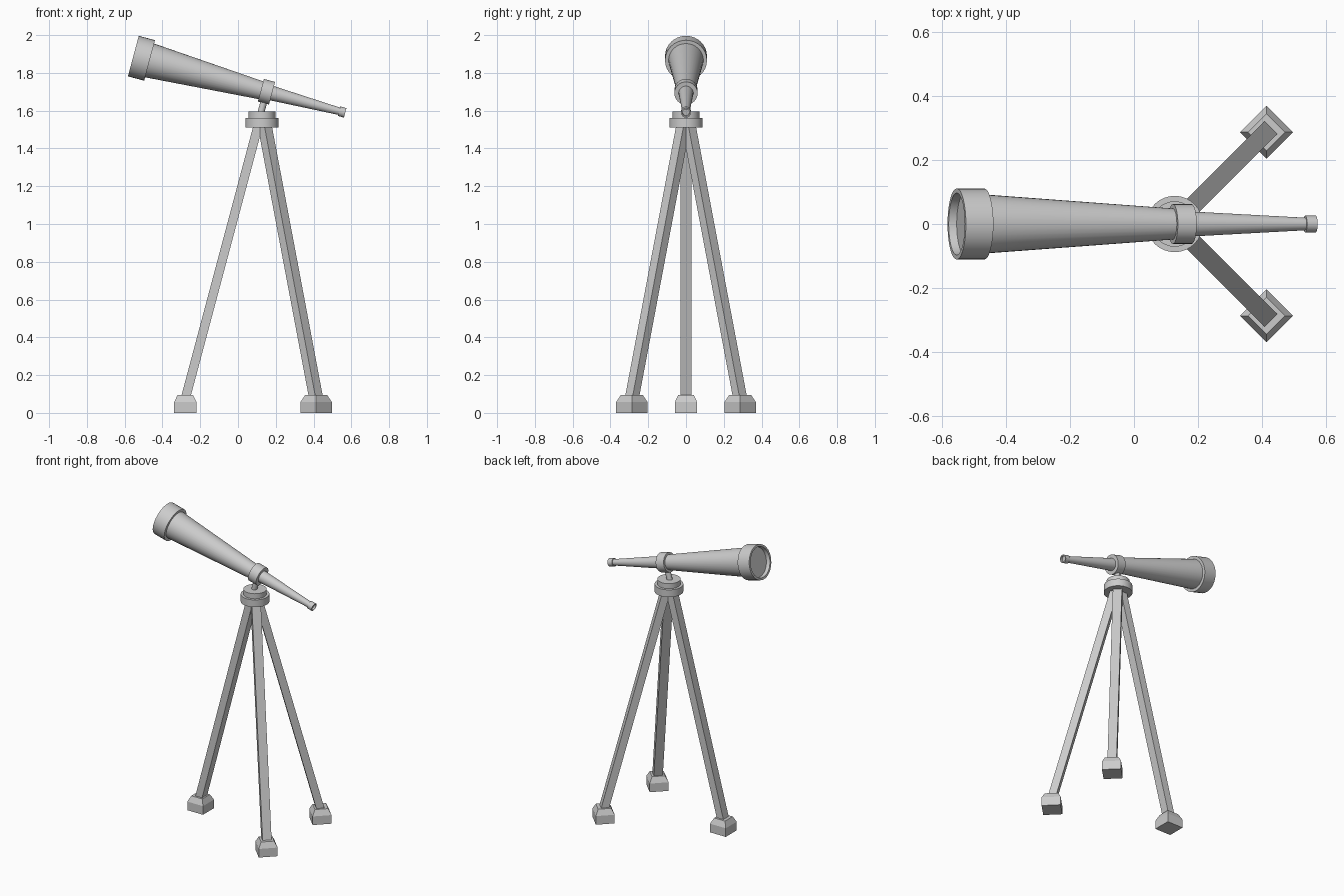
import bpy, bmesh, math
from mathutils import Matrix, Vector

if "Cube" in bpy.data.objects:
    bpy.data.objects.remove(bpy.data.objects["Cube"])

TILT = math.radians(15)
AXIS = Vector((math.cos(TILT), 0, -math.sin(TILT)))   # front lens -> eyepiece
LENS = Vector((-0.554, 0, 1.889))
HEAD_X = 0.127


def finish(name, bm):
    bmesh.ops.remove_doubles(bm, verts=bm.verts, dist=1e-5)
    bmesh.ops.recalc_face_normals(bm, faces=bm.faces)
    me = bpy.data.meshes.new(name)
    bm.to_mesh(me)
    bm.free()
    ob = bpy.data.objects.new(name, me)
    bpy.context.collection.objects.link(ob)
    return ob


def lathe(name, profile, origin, axis, steps=32):
    """Revolve (distance, radius) points around an axis."""
    bm = bmesh.new()
    vs = [bm.verts.new((r, 0, s)) for s, r in profile]
    es = [bm.edges.new(p) for p in zip(vs, vs[1:])]
    bmesh.ops.spin(bm, geom=vs + es, cent=(0, 0, 0), axis=(0, 0, 1),
                   angle=math.tau, steps=steps, use_duplicate=False)
    rot = Vector(axis).to_track_quat('Z', 'Y').to_matrix().to_4x4()
    bm.transform(Matrix.Translation(origin) @ rot)
    ob = finish(name, bm)
    bpy.ops.object.select_all(action='DESELECT')
    ob.select_set(True)
    bpy.context.view_layer.objects.active = ob
    bpy.ops.object.shade_smooth_by_angle(angle=math.radians(30))
    return ob


def loft(name, sections, matrix):
    """Box through rectangles given as (x, z, width, depth)."""
    bm = bmesh.new()
    rings = [[bm.verts.new((x + i * w / 2, j * d / 2, z))
              for i, j in ((-1, -1), (1, -1), (1, 1), (-1, 1))]
             for x, z, w, d in sections]
    for a, b in zip(rings, rings[1:]):
        for k in range(4):
            n = (k + 1) % 4
            bm.faces.new((a[k], a[n], b[n], b[k]))
    bm.faces.new(rings[0])
    bm.faces.new(rings[-1])
    bm.transform(matrix)
    return finish(name, bm)


# Telescope: recessed lens hood, main barrel, collar, draw tube, eyepiece
lathe("lens_hood", [(0.025, 0), (0.025, 0.094), (0, 0.097), (0, 0.111),
                    (0.089, 0.111), (0.089, 0)], LENS, AXIS)
lathe("main_barrel", [(0.08, 0), (0.08, 0.093), (0.72, 0.047), (0.72, 0)], LENS, AXIS)
lathe("collar", [(0.699, 0), (0.699, 0.062), (0.76, 0.062), (0.76, 0)], LENS, AXIS)
lathe("draw_tube", [(0.74, 0), (0.74, 0.040), (1.14, 0.019), (1.14, 0)], LENS, AXIS)
lathe("eyepiece", [(1.127, 0), (1.127, 0.026), (1.161, 0.026), (1.161, 0.019),
                   (1.15, 0.018), (1.15, 0)], LENS, AXIS)

# Mount: stem square to the barrel and stepped round head
down = Vector((-math.sin(TILT), 0, -math.cos(TILT)))
lathe("stem", [(0.05, 0), (0.05, 0.018), (0.14, 0.018), (0.14, 0)],
      LENS + AXIS * 0.73, down, 16)
lathe("head_top", [(1.55, 0), (1.55, 0.071), (1.595, 0.071), (1.595, 0)],
      (HEAD_X, 0, 0), (0, 0, 1))
lathe("head_base", [(1.512, 0), (1.512, 0.088), (1.561, 0.088), (1.561, 0)],
      (HEAD_X, 0, 0), (0, 0, 1))

# Tripod: one rear-facing leg and two splayed at 45 degrees, each with a foot
for side, deg in (("front", 180), ("left", 45), ("right", -45)):
    m = Matrix.Translation((HEAD_X, 0, 0)) @ Matrix.Rotation(math.radians(deg), 4, 'Z')
    loft(side + "_leg", [(0.410, 0.06, 0.05, 0.056), (0.018, 1.53, 0.05, 0.056)], m)
    loft(side + "_foot", [(0.406, 0, 0.117, 0.117), (0.406, 0.058, 0.117, 0.117),
                          (0.406, 0.095, 0.082, 0.082)], m)
